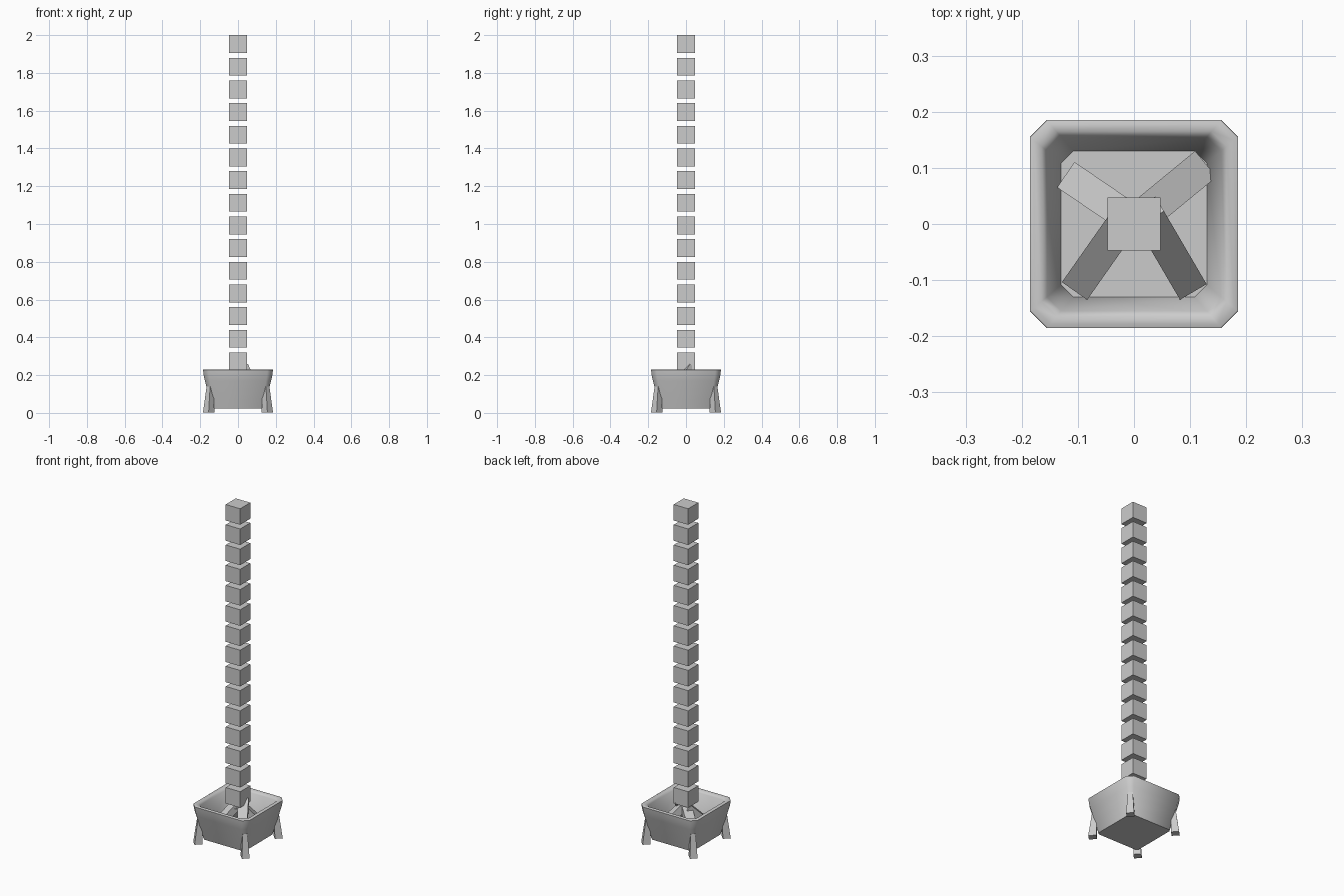
import bpy, bmesh, math
from mathutils import Vector, Matrix

if "Cube" in bpy.data.objects:
    bpy.data.objects.remove(bpy.data.objects["Cube"])


def finish(name, bm):
    bmesh.ops.recalc_face_normals(bm, faces=bm.faces)
    mesh = bpy.data.meshes.new(name)
    bm.to_mesh(mesh)
    bm.free()
    obj = bpy.data.objects.new(name, mesh)
    bpy.context.collection.objects.link(obj)
    return obj


def loft(name, loops):
    """Skin a list of equal-length point loops and cap both ends."""
    bm = bmesh.new()
    rings = [[bm.verts.new(p) for p in loop] for loop in loops]
    n = len(rings[0])
    for a, b in zip(rings, rings[1:]):
        for i in range(n):
            j = (i + 1) % n
            bm.faces.new((a[i], a[j], b[j], b[i]))
    bm.faces.new(rings[0])
    bm.faces.new(rings[-1])
    return finish(name, bm)


def octagon(h, c, z):
    """Square of half width h with corners cut by c."""
    k = h - c
    return [(h, -k, z), (h, k, z), (k, h, z), (-k, h, z),
            (-h, k, z), (-h, -k, z), (-k, -h, z), (k, -h, z)]


# Tapered planter: outer wall, rounded rim, inner wall and floor
profile = [(0.138, 0.012, 0.024), (0.150, 0.017, 0.07), (0.164, 0.023, 0.125),
           (0.175, 0.027, 0.17), (0.182, 0.029, 0.20), (0.185, 0.030, 0.228),
           (0.178, 0.029, 0.231), (0.165, 0.027, 0.229), (0.155, 0.025, 0.218),
           (0.130, 0.022, 0.05)]
pot = loft("planter", [octagon(*p) for p in profile])
bpy.context.view_layer.objects.active = pot
pot.select_set(True)
bpy.ops.object.shade_smooth_by_angle(angle=math.radians(50))
pot.select_set(False)

# Splayed legs set diagonally on the four corners
for i in range(4):
    rot = Matrix.Rotation(math.radians(45 + 90 * i), 3, 'Z')

    def leg_ring(r0, r1, w, z):
        return [rot @ Vector(p) for p in
                ((r0, -w, z), (r1, -w, z), (r1, w, z), (r0, w, z))]
    loft("leg_%d" % (i + 1), [leg_ring(0.198, 0.241, 0.021, 0.003),
                              leg_ring(0.195, 0.222, 0.013, 0.14)])


def plank(name, a, b, width, thick):
    """Square-cut timber running from a to b, level across its width."""
    a, b = Vector(a), Vector(b)
    d = (b - a).normalized()
    side = d.cross(Vector((0, 0, 1))).normalized()
    up = side.cross(d)
    loops = [[p + side * (s * width / 2) + up * (t * thick / 2)
              for s, t in ((-1, -1), (1, -1), (1, 1), (-1, 1))] for p in (a, b)]
    loft(name, loops)


# Four leaning timbers inside the planter
plank("timber_front_right", (0.098, -0.108, 0.07), (0.022, 0.022, 0.245), 0.055, 0.04)
plank("timber_front_left", (-0.098, -0.108, 0.07), (-0.015, 0.01, 0.21), 0.055, 0.04)
plank("timber_back_right", (0.117, 0.098, 0.07), (0.01, 0.01, 0.21), 0.06, 0.04)
plank("timber_back_left", (-0.11, 0.08, 0.08), (0.0, 0.005, 0.21), 0.055, 0.04)

# Floating column of cubes
for i in range(15):
    bm = bmesh.new()
    bmesh.ops.create_cube(bm, size=0.095,
                          matrix=Matrix.Translation((0, 0, 1.9525 - 0.12 * i)))
    finish("column_cube_%02d" % (i + 1), bm)
